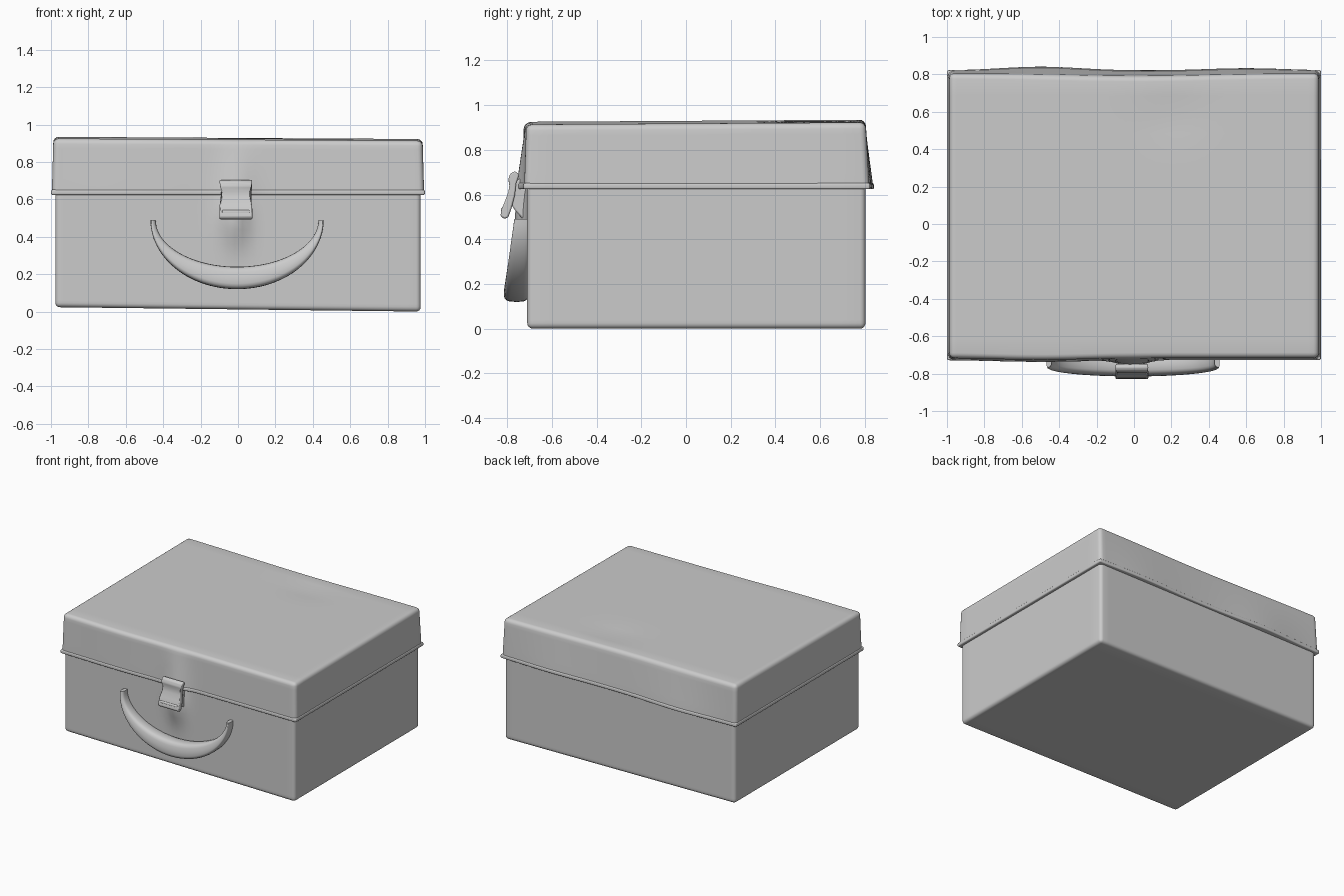
import bpy, bmesh, math
from mathutils import Vector

cube = bpy.data.objects.get("Cube")
if cube:
    bpy.data.objects.remove(cube)

grey = bpy.data.materials.new("plain_grey")
grey.use_nodes = True
GREY = (0.6, 0.6, 0.6, 1)
grey.diffuse_color = GREY
grey.node_tree.nodes["Principled BSDF"].inputs["Base Color"].default_value = GREY


def finish(bm, name, angle=50):
    bmesh.ops.recalc_face_normals(bm, faces=bm.faces)
    mesh = bpy.data.meshes.new(name)
    bm.to_mesh(mesh)
    bm.free()
    mesh.materials.append(grey)
    obj = bpy.data.objects.new(name, mesh)
    bpy.context.collection.objects.link(obj)
    bpy.ops.object.select_all(action='DESELECT')
    obj.select_set(True)
    bpy.context.view_layer.objects.active = obj
    bpy.ops.object.shade_smooth_by_angle(angle=math.radians(angle))
    return obj


def bump(value, centre, width):
    return math.exp(-((value - centre) / width) ** 2)


def soft_box(name, low, high, radius, sharp_z, warp):
    """Rounded box, sliced into a fine grid and gently warped."""
    low, high = Vector(low), Vector(high)
    bm = bmesh.new()
    bmesh.ops.create_cube(bm, size=1)
    for v in bm.verts:
        v.co = Vector([low[i] + (high[i] - low[i]) * (v.co[i] + 0.5) for i in range(3)])
    edges = [e for e in bm.edges
             if not all(abs(v.co.z - sharp_z) < 0.001 for v in e.verts)]
    bmesh.ops.bevel(bm, geom=edges, offset=radius, segments=4,
                    profile=0.5, affect='EDGES')
    for axis, step in enumerate((0.04, 0.1, 0.04)):
        normal = Vector([float(i == axis) for i in range(3)])
        for k in range(1, int((high[axis] - low[axis]) / step)):
            bmesh.ops.bisect_plane(bm, geom=bm.verts[:] + bm.edges[:] + bm.faces[:],
                                   plane_co=low + normal * step * k, plane_no=normal)
    for v in bm.verts:
        v.co = warp(v.co.copy())
    return finish(bm, name)


def warp_body(p):
    # the floor rises slightly at one end, and the front swells behind the latch
    p.z += (0.012 - 0.012 * p.x) * max(0, 1 - p.z / 0.4)
    if p.y < -0.65:
        p.y -= 0.055 * bump(p.x, -0.02, 0.07) * bump(p.z, 0.5, 0.14)
    return p


def warp_lid(p):
    flare = max(0, min(1, (0.92 - p.z) / 0.28))
    top = max(0, (p.z - 0.64) / 0.28)
    p.x *= 1 + 0.008 * flare
    if p.y > 0.7:
        p.y += flare * (0.012 + 0.02 * bump(p.x, -0.5, 0.3) + 0.012 * bump(p.x, 0.6, 0.3))
        p.y -= 0.015 * top * bump(p.x, 0, 0.6)
    if p.y < -0.65:
        p.y -= flare * (0.008 + 0.035 * bump(p.x, -0.01, 0.09))
        p.y -= 0.01 * bump(p.x, -0.5, 0.35)
    # sagging top with a shallow dent near the back
    p.z += top * (-0.006 * p.x + 0.006 * p.y)
    p.z -= top * 0.01 * bump(p.x, 0.2, 0.2) * bump(p.y, 0.57, 0.1)
    return p


soft_box("case_body", (-0.977, -0.71, 0.0), (0.977, 0.803, 0.66), 0.025, 0.66, warp_body)
soft_box("case_lid", (-0.987, -0.715, 0.632), (0.987, 0.805, 0.924), 0.028, 0.632, warp_lid)

# Raised rim along the lower edge of the lid
def rim_path(p):
    p.z = 0.632 + (p.z - 0.632)
    return warp_lid(p)

soft_box("lid_rim", (-0.991, -0.719, 0.624), (0.991, 0.809, 0.652), 0.008, -1, rim_path)

# Crescent handle: rounded cross-sections swept along an arc, thick at the middle
bm = bmesh.new()
rings = []
STEPS, SIDES = 48, 20
for i in range(STEPS + 1):
    t = math.pi * i / STEPS
    s = math.sin(t)
    outer = Vector((-0.005 - 0.463 * math.cos(t), 0, 0.49 - 0.37 * s))
    inner = Vector((-0.005 - 0.435 * math.cos(t), 0, 0.49 - 0.25 * s))
    mid, half = (outer + inner) / 2, (outer - inner) / 2
    front, back = -0.765 - 0.048 * s, -0.70
    ring = []
    for k in range(SIDES):
        a = 2 * math.pi * k / SIDES
        u = math.copysign(abs(math.cos(a)) ** 0.6, math.cos(a))
        w = math.copysign(abs(math.sin(a)) ** 0.6, math.sin(a))
        p = mid + half * u
        # the outer edge stands prouder than the inner edge
        p.y = (front + back) / 2 + w * (front - back) / 2 - 0.008 * u * max(w, 0)
        ring.append(bm.verts.new(p))
    rings.append(ring)
for r, q in zip(rings, rings[1:]):
    for k in range(SIDES):
        j = (k + 1) % SIDES
        bm.faces.new((r[k], r[j], q[j], q[k]))
bm.faces.new(rings[0])
bm.faces.new(rings[-1])
finish(bm, "carry_handle", 60)


def extruded(name, profile, x0, x1, pinch=0.0):
    """Side profile of (y, z) points pulled across x, waisted by pinch."""
    bm = bmesh.new()
    face = bm.faces.new([bm.verts.new((x0, y, z)) for y, z in profile])
    pulled = bmesh.ops.extrude_face_region(bm, geom=[face])["geom"]
    for v in pulled:
        if isinstance(v, bmesh.types.BMVert):
            v.co.x = x1
    centre = (x0 + x1) / 2
    for v in bm.verts:
        v.co.x = centre + (v.co.x - centre) * (1 - pinch * bump(v.co.z, 0.63, 0.04))
    bmesh.ops.recalc_face_normals(bm, faces=bm.faces)
    obj = finish(bm, name, 40)
    bevel = obj.modifiers.new("soft_edges", 'BEVEL')
    bevel.width, bevel.segments = 0.007, 2
    bevel.limit_method = 'ANGLE'
    return obj


# Latch: curved flap, lower roll and the block fixing it to the case
extruded("latch_flap", [(-0.745, 0.69), (-0.765, 0.705), (-0.785, 0.695), (-0.795, 0.67),
                        (-0.79, 0.64), (-0.795, 0.61), (-0.81, 0.57), (-0.826, 0.53),
                        (-0.83, 0.505), (-0.815, 0.492), (-0.795, 0.497), (-0.78, 0.54),
                        (-0.765, 0.6), (-0.76, 0.65)], -0.1, 0.077, 0.12)
extruded("latch_mount", [(-0.70, 0.67), (-0.75, 0.67), (-0.775, 0.64), (-0.785, 0.56),
                         (-0.765, 0.53), (-0.73, 0.49), (-0.70, 0.48)], -0.075, 0.052)
roll = [(-0.812 + 0.016 * math.cos(a), 0.533 + 0.012 * math.sin(a))
        for a in [math.pi * k / 6 for k in range(12)]]
extruded("latch_roll", roll, -0.085, 0.062)
